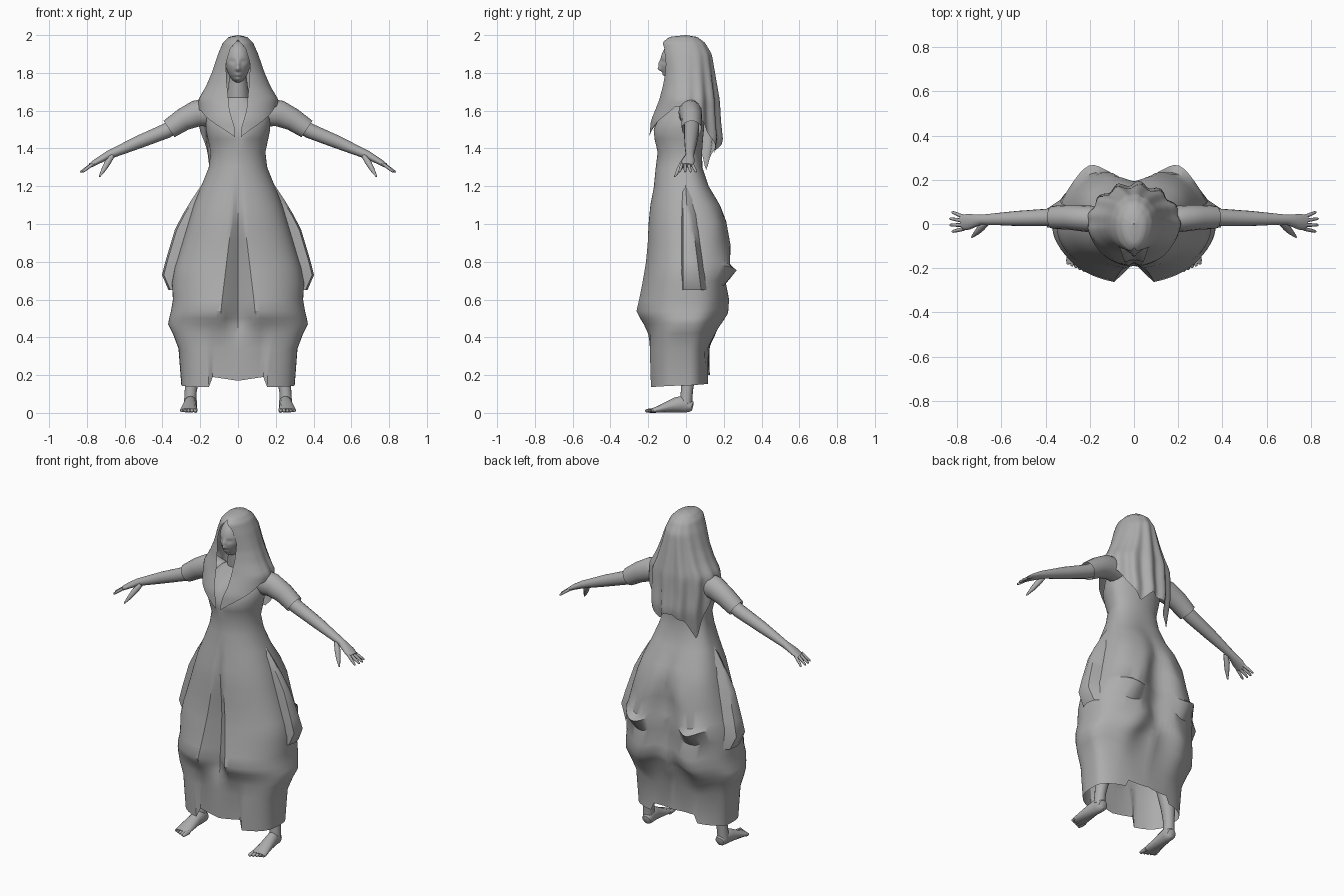
import bpy, bmesh
from math import sin, cos, pi, exp, asin, radians
from mathutils import Vector

if "Cube" in bpy.data.objects:
    bpy.data.objects.remove(bpy.data.objects["Cube"])

grey = bpy.data.materials.new("plain_grey")
grey.use_nodes = True
GREY = (0.42, 0.42, 0.42, 1)
grey.diffuse_color = GREY
grey.node_tree.nodes["Principled BSDF"].inputs["Base Color"].default_value = GREY


def finish(name, bm, mirror=False, sharp=45):
    """Turn a bmesh into a smooth shaded object, optionally mirrored left to right."""
    bmesh.ops.recalc_face_normals(bm, faces=bm.faces)
    mesh = bpy.data.meshes.new(name)
    bm.to_mesh(mesh)
    bm.free()
    mesh.materials.append(grey)
    mesh.shade_smooth()
    mesh.set_sharp_from_angle(angle=radians(sharp))
    obj = bpy.data.objects.new(name, mesh)
    bpy.context.collection.objects.link(obj)
    if mirror:
        obj.modifiers.new("Mirror", "MIRROR").use_mirror_merge = False


def loft(name, rings, closed=True, caps=False, mirror=False, sharp=45):
    """Skin a list of equally long rings of points."""
    bm = bmesh.new()
    rows = [[bm.verts.new(point) for point in ring] for ring in rings]
    count = len(rows[0])
    for upper, lower in zip(rows, rows[1:]):
        for i in range(count if closed else count - 1):
            j = (i + 1) % count
            bm.faces.new((upper[i], upper[j], lower[j], lower[i]))
    if caps:
        bm.faces.new(rows[0])
        bm.faces.new(rows[-1])
    finish(name, bm, mirror, sharp)


def tube(name, path, up=(0, 0, 1), sides=16, caps=True):
    """Mirrored limb: path entries are x, y, z, half width and, if oval, half thickness."""
    points = [Vector(entry[:3]) for entry in path]
    rings = []
    for i, entry in enumerate(path):
        along = (points[min(i + 1, len(points) - 1)] - points[max(i - 1, 0)]).normalized()
        side = along.cross(Vector(up)).normalized()
        top = side.cross(along)
        angles = [2 * pi * k / sides for k in range(sides)]
        rings.append([points[i] + side * entry[3] * cos(angle) + top * entry[-1] * sin(angle)
                      for angle in angles])
    loft(name, rings, caps=caps, mirror=True)


def digit(name, base, tip, radius):
    """Finger or toe with a rounded end."""
    start, end = Vector(base), Vector(tip)
    profile = ((0, 1), (.5, .9), (.9, .7), (1, .2))
    tube(name, [(*start.lerp(end, along), radius * scale) for along, scale in profile], sides=8)


def lookup(table, key):
    """Interpolate the values of a table sorted by its first column."""
    below = above = table[0]
    for above in table:
        if above[0] >= key:
            break
        below = above
    span = above[0] - below[0]
    part = min(1, (key - below[0]) / span) if span > 0 else 0
    return [low + (high - low) * part for low, high in zip(below[1:], above[1:])]


def bell(value, middle, spread):
    """Smooth bump that is one in the middle and fades to zero."""
    return exp(-((value - middle) / spread) ** 2)


# Head: sphere pushed into a face with bumps (x, z, height, x spread, z spread)
nose_tip = (0, 1.82, .018, .012, .011)
nose_bridge = (0, 1.845, .012, .01, .02)
lips = (0, 1.79, .008, .02, .006)
chin = (0, 1.765, .01, .02, .01)
eye_socket = (.03, 1.86, -.01, .015, .01)
eyelid = (.03, 1.86, .005, .01, .006)
bm = bmesh.new()
bmesh.ops.create_uvsphere(bm, u_segments=64, v_segments=48, radius=1)
for vert in bm.verts:
    x, y, z = vert.co
    x *= .07 * (1 - .25 * max(0, -z))
    z = 1.857 + .113 * z
    push = 0
    if y < 0:
        for middle, level, height, wide, tall in (nose_tip, nose_bridge, lips, chin,
                                                  eye_socket, eyelid):
            push += height * bell(abs(x), middle, wide) * bell(z, level, tall)
    vert.co = x, -.04 + .095 * y - push, z
finish("head", bm, sharp=80)

# Gown outlines from hem to neck: height, half width, front, back
skirt = [(.15, .3, .185, .125), (.34, .315, .19, .125), (.42, .345, .205, .165),
         (.47, .37, .23, .19), (.5, .365, .25, .21), (.54, .355, .27, .235),
         (.6, .345, .255, .24), (.69, .35, .235, .23), (.77, .335, .22, .26),
         (.8, .325, .215, .255), (.9, .295, .205, .255), (1, .265, .2, .24),
         (1.1, .235, .19, .2), (1.2, .195, .17, .13), (1.3, .155, .16, .09)]
bodice = [(1.38, .145, .15, .085), (1.45, .16, .17, .09), (1.5, .17, .18, .095),
          (1.56, .17, .15, .095), (1.6, .15, .11, .09), (1.64, .11, .08, .08),
          (1.67, .06, .06, .06), (1.78, .045, .07, .03)]
COLUMNS, PLEAT = 80, 4
HALF = COLUMNS // 2
rings = []
for height, width, front, back in skirt:
    pleat = .1 * max(0, min((1.2 - height) / .7, (height - .4) / .13))
    fold = .28 * bell(height, .8, .35)
    bump = .04 * bell(height, .77, .02)
    crest_x = .03 + .06 * min(1, max(0, (1.05 - height) / .5))
    crest = asin(crest_x / width)
    square = .6 if height < .45 else .9
    ring = []
    for k in range(COLUMNS):
        n = min(k, COLUMNS - k)
        # Columns follow the pleat crests so that they stay crisp
        if n < PLEAT:
            angle = crest * n / PLEAT
        else:
            angle = crest + (pi - crest) * (n - PLEAT) / (HALF - PLEAT)
        x, facing = width * sin(angle), cos(angle)
        z = height
        if facing >= 0:
            y = -front * facing ** square + pleat * max(0, 1 - x / crest_x)
            if height < .4 and x > .15:
                y *= 1.1
        else:
            y = back * (-facing) ** .7 * (1 - fold * bell(x, 0, .09))
            y += bump * bell(x, .2, .07)
            if height < 1.1:
                y -= facing * .007 * sin(8 * x / width + 19 * height)
                z -= facing * .02 * sin(9 * x / width)
        if height < .2:
            center = .17 + .15 * x if facing > 0 else .2
            z = center if x < .15 else .145 - .01 * facing
        ring.append((x if k <= HALF else -x, y, z))
    rings.append(ring)
for height, width, front, back in bodice:
    cleft = .025 * bell(height, 1.52, .05)
    ring = []
    for k in range(COLUMNS):
        angle = 2 * pi * k / COLUMNS
        x, facing = width * sin(angle), cos(angle)
        if facing > 0:
            y = -front * facing + cleft * bell(x, 0, .03)
        else:
            y = -back * facing
        ring.append((x, y, height))
    rings.append(ring)
loft("gown", rings, sharp=38)

# Side panels folded outwards over the skirt, widening downwards
rings = []
for step in range(8):
    part = step / 7
    height = 1.21 - .56 * part
    width = lookup(skirt, height)[0]
    ridge = width + (.02 if step == 7 else .06 * min(1, 2.5 * part))
    near, far = -.025, .02 + .07 * part
    rings.append([(width - .015, near, height), (ridge - .01, near + .01, height),
                  (ridge, (near + far) / 2, height), (ridge - .01, far - .01, height),
                  (width - .015, far + .02, height)])
loft("side_panel", rings, closed=False, mirror=True)

# Veil: depth below crown, half width, front, back; face opening; hem height by angle
veil = [(0, .002, .002, .002), (.01, .05, .09, .06), (.04, .08, .125, .1), (.1, .106, .127, .135),
        (.2, .14, .122, .15), (.27, .17, .13, .16), (.34, .21, .145, .17),
        (.45, .21, .187, .175), (.55, .2, .195, .185), (.72, .185, .19, .15)]
opening = [(.025, 0), (.07, .04), (.15, .064), (.25, .06), (.4, .045), (.5, .015)]
hem = [(0, 1.46), (60, 1.62), (90, 1.63), (120, 1.53), (155, 1.37), (175, 1.43), (208, 1.4),
       (230, 1.28), (246, 1.42), (270, 1.61), (300, 1.6), (360, 1.46)]
columns, steps = 96, 30
rings = []
for i in range(steps + 1):
    ring = []
    for k in range(columns + 1):
        around = k / columns
        drop = (2 - lookup(hem, 360 * around)[0]) * (i / steps) ** 1.5
        width, front, back = lookup(veil, drop)
        gap = asin(min(1, lookup(opening, drop)[0] / width))
        angle = gap + around * (2 * pi - 2 * gap)
        facing = cos(angle)
        ripple = 1 + .05 * min(1, drop / .4) * sin(13 * angle) * max(0, .3 - facing)
        depth = front if facing > 0 else back
        ring.append((width * sin(angle) * ripple, -facing * depth * ripple, 2 - drop))
    rings.append(ring)
loft("veil", rings, closed=False, sharp=60)

# Arms and sleeves
tube("sleeve", [(.1, .015, 1.585, .05, .06), (.17, .02, 1.59, .06, .073),
                (.22, .025, 1.585, .06, .07), (.29, .03, 1.553, .056, .06),
                (.365, .03, 1.503, .052)], caps=False)
tube("arm", [(.28, .03, 1.55, .04), (.38, .03, 1.493, .04), (.53, .025, 1.432, .034),
             (.69, .02, 1.363, .022), (.75, .01, 1.33, .036, .016), (.78, .005, 1.31, .034, .012)])

# Fingers fan out from the palm
for n in range(4):
    spread = 1.5 - n
    reach = .84 - .01 * abs(spread)
    digit(f"finger_{n + 1}", (.77, .005 + .018 * spread, 1.317),
          (reach, .01 + .03 * spread, 1.274), .009)
tube("thumb", [(.665, .005, 1.36, .012), (.69, -.015, 1.325, .017), (.71, -.037, 1.29, .013),
               (.734, -.06, 1.25, .004)], sides=10)

# Legs and feet
tube("leg", [(.1, .02, .95, .085), (.15, .01, .6, .065), (.24, .01, .2, .04),
             (.25, .005, .12, .032), (.254, 0, .05, .032)], up=(0, 1, 0))
tube("foot", [(.25, .036, .03, .012, .018), (.25, .028, .032, .028, .03),
              (.25, -.005, .048, .034, .047), (.255, -.05, .042, .034, .041),
              (.26, -.15, .018, .046, .017), (.262, -.18, .013, .044, .011)])
for n in range(5):
    x = .226 + .018 * n
    digit(f"toe_{n + 1}", (x, -.16, .013), (x, -.216 + .008 * n, .011), .013 - .001 * n)
